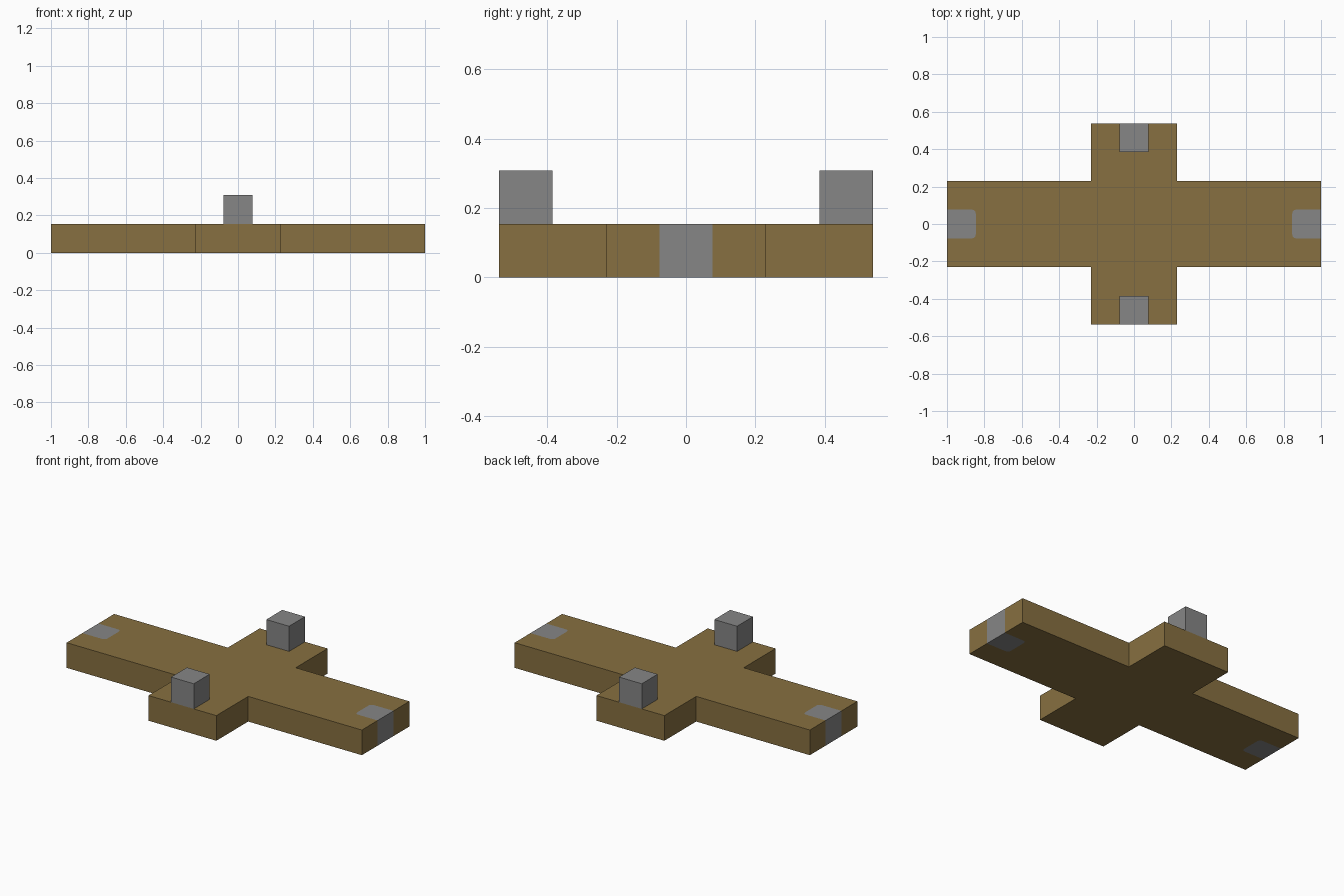
import bpy
import bmesh
from math import sin, cos, radians

if "Cube" in bpy.data.objects:
    bpy.data.objects.remove(bpy.data.objects["Cube"])

LENGTH, DEPTH = 1.0, 0.538      # half extents of the two arms
ARM = 0.23                      # half width of each arm
THICK = 0.154                   # board thickness and block size
HALF = THICK / 2
ROUND = 0.02                    # corner radius of the inlays


def material(name, colour):
    mat = bpy.data.materials.new(name)
    mat.use_nodes = True
    mat.diffuse_color = (*colour, 1)
    mat.node_tree.nodes["Principled BSDF"].inputs["Base Color"].default_value = (*colour, 1)
    return mat


brown = material("wood brown", (0.242, 0.162, 0.052))
grey = material("stone grey", (0.238, 0.238, 0.238))


def inlay_outline():
    """Rounded inlay at the +x end, listed from its -y to its +y corner."""
    inner = LENGTH - THICK + ROUND
    pts = [(LENGTH, -HALF)]
    for side, angles in ((-1, (270, 240, 210, 180)), (1, (180, 150, 120, 90))):
        for a in angles:
            pts.append((inner + ROUND * cos(radians(a)),
                        side * (HALF - ROUND) + ROUND * sin(radians(a))))
    return pts + [(LENGTH, HALF)]


# Cross-shaped board: a flat sheet with end inlays, thickened upwards
bm = bmesh.new()
right = [bm.verts.new((x, y, 0)) for x, y in inlay_outline()]
left = [bm.verts.new((-x, -y, 0)) for x, y in inlay_outline()]


def half_outline(s):
    corners = [(LENGTH, ARM), (ARM, ARM), (ARM, DEPTH),
               (-ARM, DEPTH), (-ARM, ARM), (-LENGTH, ARM)]
    return [bm.verts.new((s * x, s * y, 0)) for x, y in corners]


bm.faces.new(right + half_outline(1) + left + half_outline(-1))
for loop in (right, left):
    bm.faces.new(loop[::-1]).material_index = 1
bm.normal_update()
for face in bm.faces:
    if face.normal.z < 0:
        face.normal_flip()
mesh = bpy.data.meshes.new("cross_board")
bm.to_mesh(mesh)
bm.free()
mesh.materials.append(brown)
mesh.materials.append(grey)
board = bpy.data.objects.new("cross_board", mesh)
bpy.context.collection.objects.link(board)
solid = board.modifiers.new("thickness", 'SOLIDIFY')
solid.thickness = THICK
solid.offset = 1

# Blocks standing on the ends of the short arms
for name, side in (("front_block", -1), ("back_block", 1)):
    bpy.ops.mesh.primitive_cube_add(size=THICK, location=(0, side * (DEPTH - HALF), THICK + HALF))
    block = bpy.context.object
    block.name = name
    block.data.materials.append(grey)
